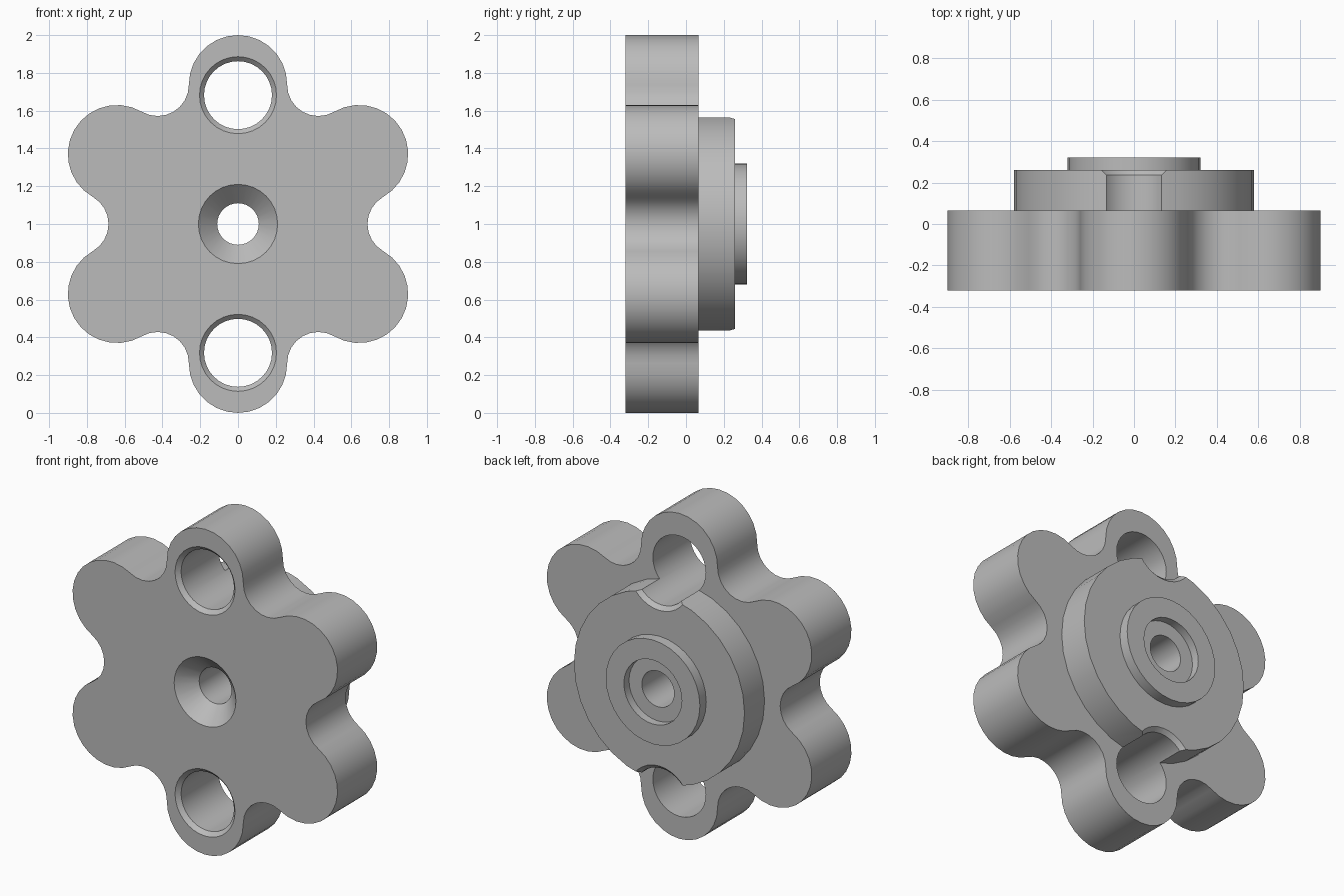
import bpy
import bmesh
from math import cos, sin, radians, pi

cube = bpy.data.objects.get("Cube")
if cube:
    bpy.data.objects.remove(cube, do_unlink=True)

# Depths along y, and main sizes
FRONT, PLATE_BACK, BOSS_BACK, HUB_BACK = -0.32, 0.065, 0.26, 0.322
MID_Z = 1.0
LOBE_DIST, LOBE_R = 0.74, 0.26
VALLEY_DIST, VALLEY_R = 0.851, 0.1655
HOLE_DIST, HOLE_R, CHAMFER = 0.682, 0.18, 0.024
BORE_R, SINK_R, SEAT_R, SEAT_DEPTH = 0.11, 0.21, 0.197, 0.05

grey = bpy.data.materials.new("plain grey")
grey.use_nodes = True
colour = (0.5, 0.5, 0.5, 1)
grey.diffuse_color = colour
grey.node_tree.nodes["Principled BSDF"].inputs["Base Color"].default_value = colour


def loft(name, rings):
    """Closed solid through matching rings of points."""
    bm = bmesh.new()
    loops = [[bm.verts.new(p) for p in ring] for ring in rings]
    n = len(loops[0])
    for a, b in zip(loops, loops[1:]):
        for i in range(n):
            j = (i + 1) % n
            bm.faces.new((a[i], a[j], b[j], b[i]))
    bm.faces.new(loops[0][::-1])
    bm.faces.new(loops[-1])
    bmesh.ops.recalc_face_normals(bm, faces=bm.faces)
    mesh = bpy.data.meshes.new(name)
    bm.to_mesh(mesh)
    bm.free()
    mesh.materials.append(grey)
    obj = bpy.data.objects.new(name, mesh)
    bpy.context.collection.objects.link(obj)
    return obj


def turned(name, profile, z=MID_Z, sides=32):
    """Solid turned about the y direction from (radius, y) points."""
    angles = [2 * pi * i / sides for i in range(sides)]
    return loft(name, [[(r * cos(a), y, z + r * sin(a)) for a in angles]
                       for r, y in profile])


def arc(dist, axis, radius, start, end, steps):
    """Points on an arc whose centre lies at dist along the axis angle."""
    cx, cz = dist * cos(radians(axis)), dist * sin(radians(axis))
    points = []
    for i in range(steps):
        a = radians(start + (end - start) * i / steps)
        points.append((cx + radius * cos(a), MID_Z + cz + radius * sin(a)))
    return points


# Six-lobed plate with rounded valleys
outline = []
for k in range(6):
    axis = 30 + 60 * k
    outline += arc(LOBE_DIST, axis, LOBE_R, axis - 90.4, axis + 90.4, 14)
    outline += arc(VALLEY_DIST, axis + 30, VALLEY_R, axis + 270.4, axis + 149.6, 8)
body = loft("lobed_plate", [[(x, y, z) for x, z in outline]
                            for y in (FRONT, PLATE_BACK)])

# Stepped boss and hub on the back
boss = turned("back_boss", [(0.58, 0), (0.58, BOSS_BACK),
                            (0.32, BOSS_BACK), (0.32, HUB_BACK)])

# Central countersunk bore with a seat in the hub
over = 0.02
sink_depth = SINK_R - BORE_R
cutters = [turned("bore_cutter", [
    (SINK_R + over, FRONT - over), (BORE_R, FRONT + sink_depth),
    (BORE_R, HUB_BACK - SEAT_DEPTH), (SEAT_R, HUB_BACK - SEAT_DEPTH),
    (SEAT_R, HUB_BACK + over)])]

# Chamfered holes through the top and bottom lobes
for side, sign in (("top", 1), ("bottom", -1)):
    cutters.append(turned(side + "_hole_cutter", [
        (HOLE_R + CHAMFER + over, FRONT - over), (HOLE_R, FRONT + CHAMFER),
        (HOLE_R, BOSS_BACK - CHAMFER), (HOLE_R + CHAMFER + over, BOSS_BACK + over)],
        MID_Z + sign * HOLE_DIST))

# Join the solids and cut the holes
for tool, operation in [(boss, "UNION")] + [(c, "DIFFERENCE") for c in cutters]:
    tool.hide_render = True
    mod = body.modifiers.new(tool.name, "BOOLEAN")
    mod.operation = operation
    mod.solver = "EXACT"
    mod.object = tool

bpy.context.view_layer.update()
finished = bpy.data.meshes.new_from_object(
    body.evaluated_get(bpy.context.evaluated_depsgraph_get()))
body.modifiers.clear()
body.data = finished
for tool in [boss] + cutters:
    bpy.data.objects.remove(tool, do_unlink=True)

# Smooth the curved walls and keep the rims sharp
for o in bpy.context.selected_objects:
    o.select_set(False)
body.select_set(True)
bpy.context.view_layer.objects.active = body
bpy.ops.object.shade_smooth_by_angle(angle=radians(30))
